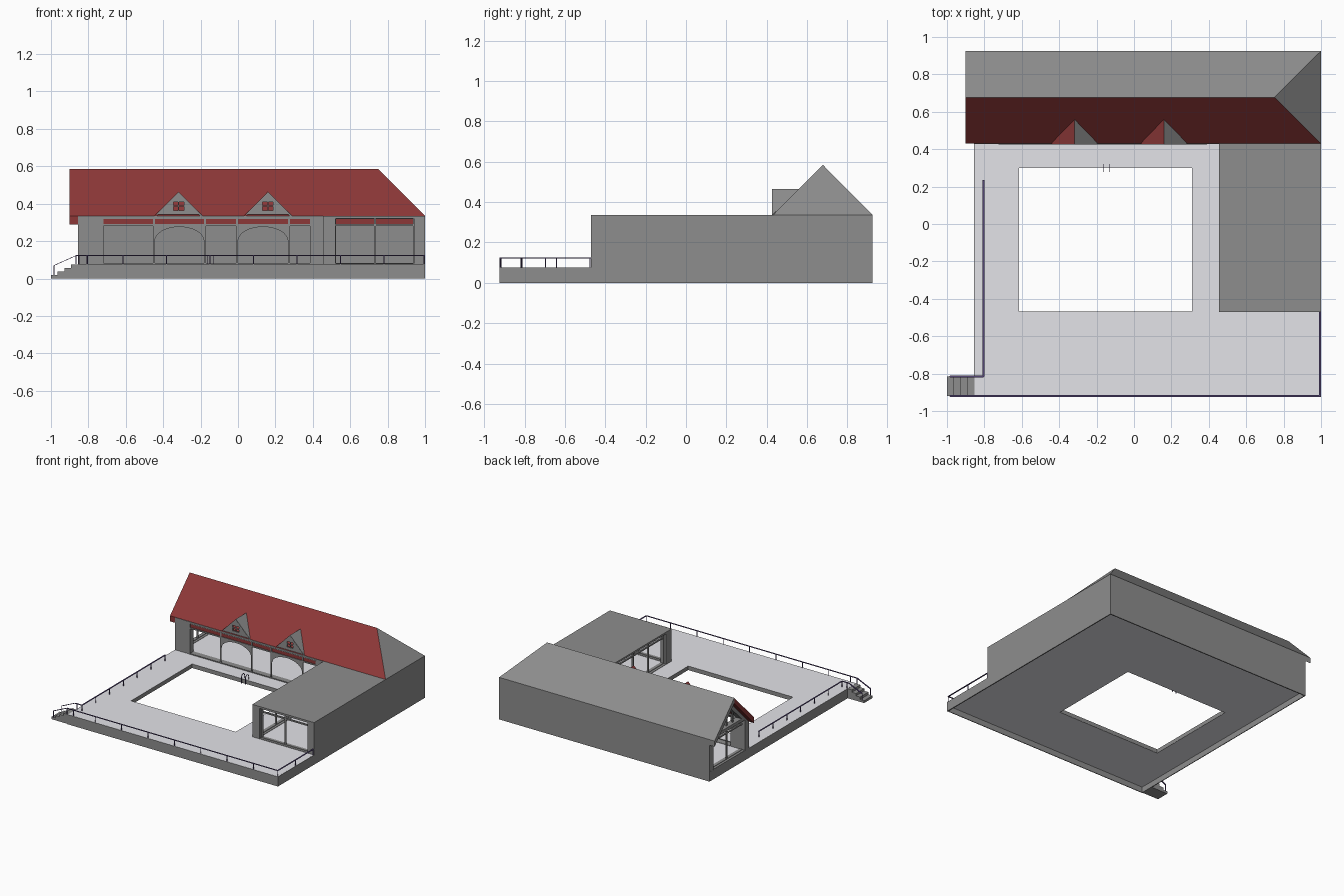
import bpy, bmesh, math
from mathutils import Vector, Matrix

if "Cube" in bpy.data.objects:
    bpy.data.objects.remove(bpy.data.objects["Cube"])

def material(name, rgb):
    m = bpy.data.materials.new(name)
    m.diffuse_color = (*rgb, 1)
    m.use_nodes = True
    m.node_tree.nodes["Principled BSDF"].inputs["Base Color"].default_value = m.diffuse_color
    return m

GREY = material("wall_grey", (0.27, 0.27, 0.27))
RED = material("roof_red", (0.265, 0.039, 0.039))
PALE = material("deck_pale", (0.77, 0.77, 0.81))
DARK = material("rail_dark", (0.09, 0.06, 0.18))

def finish(name, bm, mat=GREY):
    bmesh.ops.recalc_face_normals(bm, faces=bm.faces)
    me = bpy.data.meshes.new(name)
    bm.to_mesh(me)
    bm.free()
    me.materials.append(mat)
    ob = bpy.data.objects.new(name, me)
    bpy.context.collection.objects.link(ob)
    return ob

def box(name, lo, hi, mat=GREY):
    lo, hi = Vector(lo), Vector(hi)
    bm = bmesh.new()
    bmesh.ops.create_cube(bm, size=1, matrix=Matrix.Translation((lo + hi) / 2) @ Matrix.Diagonal((*(hi - lo), 1)))
    return finish(name, bm, mat)

def bars(name, segments, width, height, mat=GREY):
    """Rectangular bars between pairs of points, joined in one object."""
    bm = bmesh.new()
    for a, b in segments:
        a, b = Vector(a), Vector(b)
        rot = (b - a).to_track_quat('Z', 'Y').to_matrix().to_4x4()
        size = Matrix.Diagonal((width, height, (b - a).length, 1))
        bmesh.ops.create_cube(bm, size=1, matrix=Matrix.Translation((a + b) / 2) @ rot @ size)
    return finish(name, bm, mat)

def loft(name, a, b, mat=GREY):
    """Solid between two matching polygons."""
    bm = bmesh.new()
    va, vb = [bm.verts.new(p) for p in a], [bm.verts.new(p) for p in b]
    bm.faces.new(va)
    bm.faces.new(vb)
    for i in range(len(va)):
        j = (i + 1) % len(va)
        bm.faces.new((va[i], va[j], vb[j], vb[i]))
    return finish(name, bm, mat)

def sheet(name, pts, thick, mat=GREY):
    return loft(name, pts, [(x, y, z - thick) for x, y, z in pts], mat)

def rect(x0, y0, x1, y1):
    return [(x0, y0), (x1, y0), (x1, y1), (x0, y1)]

def arch(x0, z0, x1, spring, top):
    c, r = (x0 + x1) / 2, (x1 - x0) / 2
    curve = [(c + r * math.cos(math.pi * i / 16), spring + (top - spring) * math.sin(math.pi * i / 16))
             for i in range(17)]
    return [(x0, z0), (x1, z0)] + curve

FLAT, XZ, YZ = (0, 0, 0), (math.pi / 2, 0, 0), (math.pi / 2, 0, math.pi / 2)

def panel(name, loops, loc, rot, depth, mat=GREY):
    """Flat plate from an outline and holes, given thickness."""
    cu = bpy.data.curves.new(name, 'CURVE')
    cu.dimensions, cu.fill_mode, cu.extrude = '2D', 'BOTH', depth / 2
    for loop in loops:
        s = cu.splines.new('POLY')
        s.points.add(len(loop) - 1)
        for p, (x, y) in zip(s.points, loop):
            p.co = (x, y, 0, 1)
        s.use_cyclic_u = True
    ob = bpy.data.objects.new(name, cu)
    bpy.context.collection.objects.link(ob)
    ob.location, ob.rotation_euler = loc, rot
    bpy.ops.object.select_all(action='DESELECT')
    ob.select_set(True)
    bpy.context.view_layer.objects.active = ob
    bpy.ops.object.convert(target='MESH')
    ob = bpy.context.view_layer.objects.active
    bm = bmesh.new()
    bm.from_mesh(ob.data)
    bmesh.ops.remove_doubles(bm, verts=bm.verts, dist=1e-5)
    bmesh.ops.recalc_face_normals(bm, faces=bm.faces)
    bm.to_mesh(ob.data)
    bm.free()
    ob.data.shade_flat()
    ob.data.materials.clear()
    ob.data.materials.append(mat)
    return ob

FLOOR, EAVE, TOP = 0.077, 0.335, 0.585
FRONT, BACK, RIDGE = 0.43, 0.925, 0.6775

def glazing(name, edges, loc, rot, depth=0.012, arched=()):
    """Window frame with a transom; some bays are arched."""
    loops = [rect(edges[0], FLOOR, edges[-1], 0.322)]
    for i, (a, b) in enumerate(zip(edges, edges[1:])):
        a, b = a + 0.005, b - 0.005
        loops.append(arch(a, 0.084, b, 0.2, 0.276) if i in arched else rect(a, 0.084, b, 0.281))
        loops.append(rect(a, 0.291, b, 0.319))
    panel(name, loops, loc, rot, depth)

# Pale deck with pool opening, grey pool lining, and hollow skirt
panel("deck", [rect(-0.854, -0.924, 0.997, 0.922), rect(-0.615, -0.47, 0.31, 0.30)],
      (0, 0, 0.061), FLAT, 0.032, PALE)
panel("pool_lining", [rect(-0.616, -0.471, 0.311, 0.301), rect(-0.614, -0.469, 0.309, 0.299)],
      (0, 0, 0.061), FLAT, 0.0316)
panel("deck_skirt", [rect(-0.855, -BACK, 0.9985, 0.9235), rect(-0.849, -0.919, 0.994, 0.919)],
      (0, 0, 0.0383), FLAT, 0.0766)

# Stairs
for i in range(4):
    box(f"step_{i + 1}", (-1 + i * 0.036, -0.92, 0), (-0.855, -0.815, 0.019 * (i + 1)))

# Walls
box("back_wall", (-0.855, 0.917, 0), (1, BACK, EAVE))
panel("right_wall", [[(-BACK, 0), (BACK, 0), (BACK, EAVE), (-0.47, EAVE), (-0.47, 0.0768), (-BACK, 0.0768)]],
      (0.996, 0, 0), YZ, 0.008)
box("wing_roof", (0.455, -0.47, 0.32), (1, FRONT, EAVE))
panel("front_wall", [rect(-0.855, FLOOR, 0.455, 0.3345), rect(-0.725, 0.08, 0.39, 0.32)],
      (0, FRONT + 0.022, 0), XZ, 0.05)
panel("wing_front_wall", [rect(0.455, FLOOR, 1, 0.3345), rect(0.52, 0.08, 0.94, 0.32)],
      (0, -0.445, 0), XZ, 0.05)
panel("wing_side_wall", [rect(-0.47, FLOOR, FRONT, 0.3345), rect(-0.4, 0.08, 0.37, 0.32)],
      (0.48, 0, 0), YZ, 0.05)
gable = [(FRONT, FLOOR), (BACK, FLOOR), (BACK, 0.325), (RIDGE, 0.57), (FRONT, 0.325)]
panel("gable_wall", [gable, rect(0.48, 0.08, 0.875, 0.32), [(0.52, 0.345), (0.835, 0.345), (RIDGE, 0.5)]],
      (-0.83, 0, 0), YZ, 0.05)

# Window frames
glazing("front_windows", [-0.725, -0.45, -0.177, -0.005, 0.272, 0.39], (0, 0.4272, 0), XZ, 0.005, (1, 3))
glazing("wing_front_windows", [0.52, 0.732, 0.94], (0, -0.445, 0), XZ)
glazing("wing_side_windows", [-0.4, -0.2075, -0.015, 0.1775, 0.37], (0.48, 0, 0), YZ)
glazing("gable_windows", [0.48, RIDGE, 0.875], (-0.83, 0, 0), YZ)
bars("gable_mullions", [((-0.83, y, 0.34), (-0.83, y, z)) for y, z in
                        ((0.6, 0.43), (RIDGE, 0.51), (0.755, 0.43))], 0.012, 0.012)

# Main roof: two slopes and a hip end
def slope(name, y, mat=GREY):
    loft(name, [(-0.9, y, EAVE), (-0.9, y, 0.29), (-0.9, RIDGE, 0.54), (-0.9, RIDGE, TOP)],
         [(1, y, EAVE), (0.99, y, 0.29), (0.75, RIDGE, 0.54), (0.75, RIDGE, TOP)], mat)

slope("roof_front", FRONT, RED)
slope("roof_back", BACK)
sheet("roof_hip", [(1, FRONT, EAVE), (1, BACK, EAVE), (0.75, RIDGE, TOP)], 0.015)

# Dormers
for n, cx in enumerate((-0.318, 0.16), 1):
    for side, s, mat in (("left", -1, RED), ("right", 1, GREY)):
        sheet(f"dormer_{n}_{side}", [(cx + s * 0.128, 0.427, EAVE), (cx, 0.427, 0.465), (cx, 0.56, 0.465)],
              0.012, mat)
    panel(f"dormer_{n}_gable", [[(cx - 0.118, 0.343), (cx + 0.118, 0.343), (cx, 0.462)],
                                rect(cx - 0.028, 0.365, cx + 0.028, 0.41)], (0, 0.431, 0), XZ, 0.01)
    bars(f"dormer_{n}_muntins", [((cx, 0.431, 0.365), (cx, 0.431, 0.41)),
                                 ((cx - 0.028, 0.431, 0.388), (cx + 0.028, 0.431, 0.388))], 0.006, 0.006)

# Railings: flat handrails on thin posts
def railing(name, path, posts, handrails=()):
    bars(name + "_handrail", list(zip(path, path[1:])) + list(handrails), 0.011, 0.003, DARK)
    bars(name + "_posts", [((x, y, FLOOR), (x, y, 0.122)) for x, y in posts], 0.005, 0.005, DARK)

RZ = 0.123

def stair_rail(y):
    bars("stair_post", [((-0.983, y, 0.07), (-0.983, y, 0.018))], 0.005, 0.005, DARK)
    return [((-0.865, y, RZ), (-0.983, y, 0.07))]

railing("front_right_railing", [(-0.865, -0.919, RZ), (0.994, -0.919, RZ), (0.994, -0.47, RZ)],
        [(-0.868 + 0.06, -0.919)] + [(-0.615 + i * 0.2325, -0.919) for i in range(7)]
        + [(-0.865, -0.919), (0.994, -0.919), (0.994, -0.697), (0.994, -0.475)], stair_rail(-0.919))
railing("left_railing", [(-0.865, -0.815, RZ), (-0.805, -0.815, RZ), (-0.805, 0.235, RZ)],
        [(-0.85, -0.815)] + [(-0.805, -0.815 + i * 0.174) for i in range(7)], stair_rail(-0.815))

# Pool ladder hoops
hoops = []
for x in (-0.165, -0.13):
    pts = [(x, 0.32, FLOOR)] + [(x, 0.3 + 0.02 * math.cos(math.pi * i / 6), 0.1 + 0.02 * math.sin(math.pi * i / 6))
                                for i in range(7)] + [(x, 0.28, 0.05)]
    hoops += zip(pts, pts[1:])
bars("pool_ladder", hoops, 0.004, 0.004, DARK)
